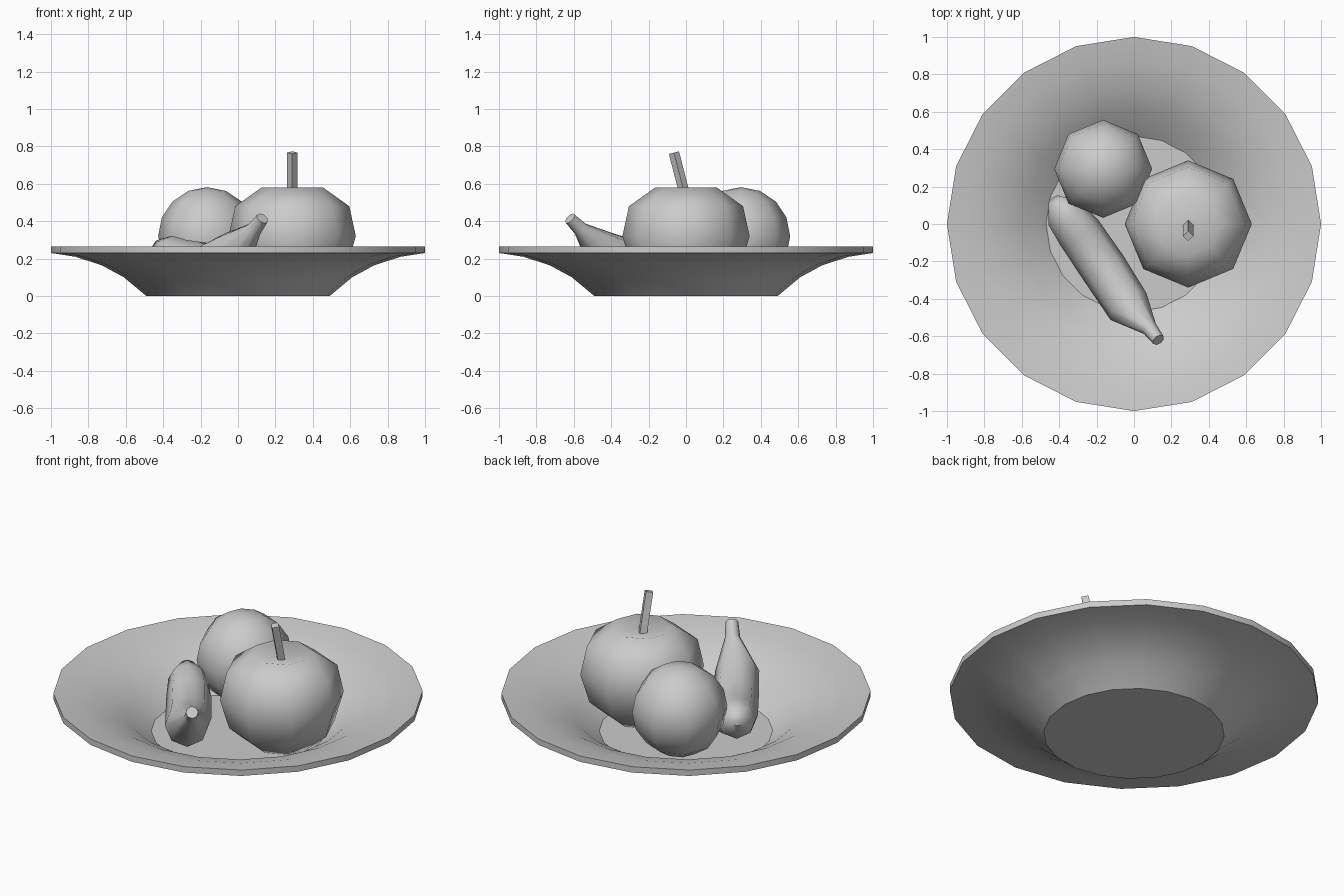
import bpy, bmesh, math
from mathutils import Vector, Matrix

if "Cube" in bpy.data.objects:
    bpy.data.objects.remove(bpy.data.objects["Cube"], do_unlink=True)

grey = bpy.data.materials.new("plain grey")
grey.use_nodes = True
colour = (0.6, 0.6, 0.6, 1)
grey.diffuse_color = colour
grey.node_tree.nodes["Principled BSDF"].inputs["Base Color"].default_value = colour


def loft(name, rings, sides, angle):
    """Skin rings given as (centre, radius, across, up); radius 0 makes a pole."""
    bm = bmesh.new()
    loops = []
    for centre, radius, across, up in rings:
        if radius == 0:
            loops.append([bm.verts.new(centre)])
            continue
        turns = [2 * math.pi * i / sides for i in range(sides)]
        loops.append([bm.verts.new(centre + radius * (across * math.cos(t) + up * math.sin(t)))
                      for t in turns])
    for a, b in zip(loops, loops[1:]):
        for i in range(sides):
            j = (i + 1) % sides
            corners = [a[i % len(a)], a[j % len(a)], b[j % len(b)], b[i % len(b)]]
            bm.faces.new(list(dict.fromkeys(corners)))
    for loop in (loops[0], loops[-1]):
        if len(loop) > 1:
            bm.faces.new(loop)
    bmesh.ops.recalc_face_normals(bm, faces=bm.faces)
    mesh = bpy.data.meshes.new(name)
    bm.to_mesh(mesh)
    bm.free()
    mesh.materials.append(grey)
    obj = bpy.data.objects.new(name, mesh)
    bpy.context.collection.objects.link(obj)
    bpy.ops.object.select_all(action='DESELECT')
    obj.select_set(True)
    bpy.context.view_layer.objects.active = obj
    bpy.ops.object.shade_smooth_by_angle(angle=math.radians(angle))
    return obj


def lathe(name, profile, sides, angle, x=0, y=0):
    X, Y = Vector((1, 0, 0)), Vector((0, 1, 0))
    return loft(name, [(Vector((x, y, z)), r, X, Y) for r, z in profile], sides, angle)


# Shallow bowl: outer wall up, then the inner wall back down to the floor
wall = [(0.49, 0), (0.61, 0.10), (0.73, 0.165), (0.87, 0.21), (1, 0.23)]
inner = [(r - 0.02 * (1 - z / 0.23), z + 0.035) for r, z in reversed(wall)]
lathe("bowl", wall + inner, 20, 32)

# Apple with a dimple at the top
lathe("apple", [(0, 0.06), (0.16, 0.04), (0.29, 0.15), (0.34, 0.32),
                (0.305, 0.48), (0.165, 0.58), (0, 0.54)], 8, 100, x=0.29)

# Apple stem, leaning forward
stem = lathe("apple_stem", [(0.028, 0), (0.028, 0.27)], 4, 30)
stem.location = (0.29, 0.003, 0.505)
stem.rotation_euler.x = math.radians(14.5)

# Orange
arc = [math.pi * i / 8 for i in range(9)]
lathe("orange", [(0 if i in (0, 8) else 0.262 * math.sin(t), 0.32 - 0.262 * math.cos(t))
                 for i, t in enumerate(arc)], 8, 100, x=-0.165, y=0.295)

# Banana: rings along a spine that curves up to a narrow stalk
spine = [(-0.425, 0.125, 0.27, 0.04), (-0.375, 0.06, 0.225, 0.105),
         (-0.29, -0.05, 0.18, 0.122), (-0.16, -0.24, 0.16, 0.125),
         (-0.03, -0.44, 0.23, 0.12), (0.085, -0.56, 0.355, 0.042),
         (0.13, -0.62, 0.415, 0.034)]
points = [Vector(p[:3]) for p in spine]
rings = []
for i, p in enumerate(points):
    along = (points[min(i + 1, len(points) - 1)] - points[max(i - 1, 0)]).normalized()
    across = along.cross(Vector((0, 0, 1))).normalized()
    rings.append((p, spine[i][3], across, across.cross(along)))
loft("banana", rings, 8, 60)
